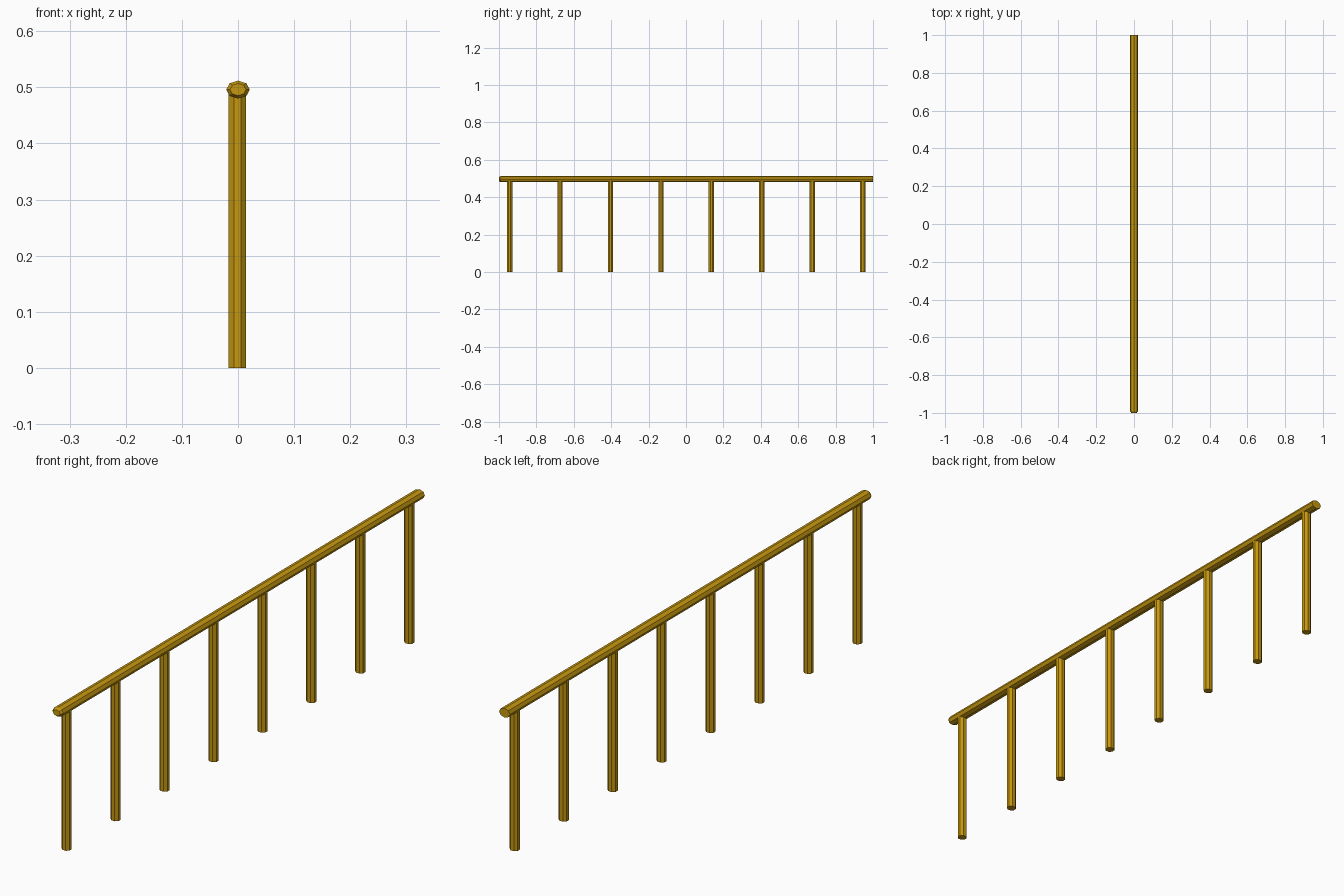
import bpy, bmesh, math

if "Cube" in bpy.data.objects:
    bpy.data.objects.remove(bpy.data.objects["Cube"])

gold = bpy.data.materials.new("golden_brass")
gold.diffuse_color = (0.56, 0.31, 0.005, 1)
gold.use_nodes = True
gold.node_tree.nodes["Principled BSDF"].inputs["Base Color"].default_value = gold.diffuse_color


def loft(name, rings):
    """Join equal-sized rings of points into a closed flat-shaded solid."""
    bm = bmesh.new()
    loops = [[bm.verts.new(p) for p in ring] for ring in rings]
    n = len(loops[0])
    for a, b in zip(loops, loops[1:]):
        for i in range(n):
            j = (i + 1) % n
            bm.faces.new((a[i], a[j], b[j], b[i]))
    bm.faces.new(loops[0])
    bm.faces.new(loops[-1])
    bmesh.ops.recalc_face_normals(bm, faces=bm.faces)
    mesh = bpy.data.meshes.new(name)
    bm.to_mesh(mesh)
    bm.free()
    mesh.materials.append(gold)
    obj = bpy.data.objects.new(name, mesh)
    bpy.context.collection.objects.link(obj)
    return obj


def octagon(rx, ry, turn=0.0):
    return [(rx * math.cos(turn + i * math.pi / 4), ry * math.sin(turn + i * math.pi / 4))
            for i in range(8)]


# Flattened handrail with a small chamfer at its front end
RAIL_Z = 0.496
sections = [(-1.0, 0.68), (-0.992, 1.0), (1.0, 1.0)]
loft("handrail", [[(x, y, RAIL_Z + z) for x, z in octagon(0.021 * s, 0.016 * s)]
                  for y, s in sections])

# Eight evenly spaced octagonal posts, flats facing front
for k in range(8):
    y0 = -0.943 + k * 1.888 / 7
    loft(f"post_{k + 1}", [[(x - 0.001, y0 + y, z) for x, y in octagon(0.0168, 0.0155, math.pi / 8)]
                           for z in (0.0, 0.488)])
